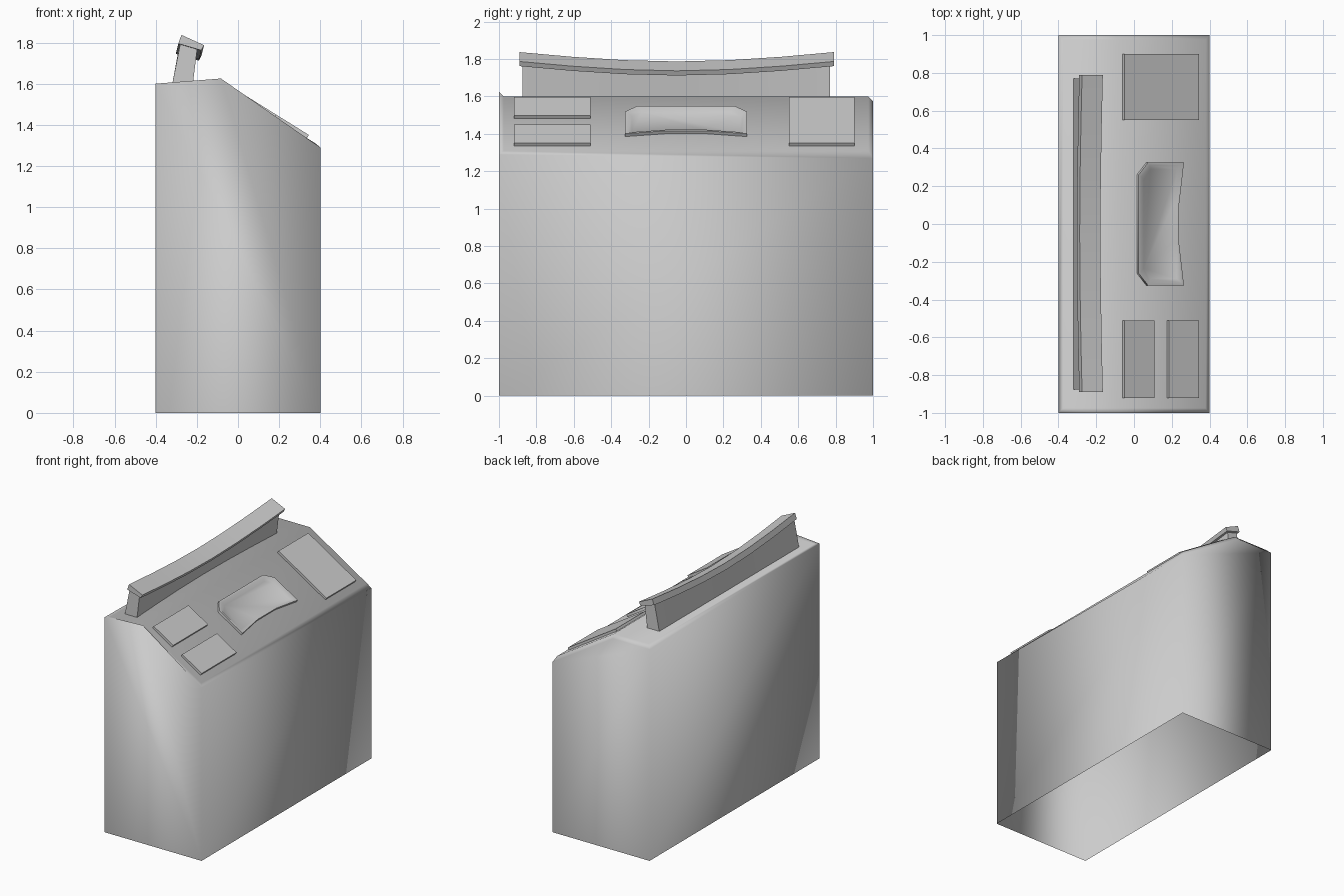
import bpy, bmesh, math
from mathutils import Vector

if "Cube" in bpy.data.objects:
    bpy.data.objects.remove(bpy.data.objects["Cube"])

SLOPE_A = Vector((-0.09, 0, 1.6))
SLOPE_B = Vector((0.4, 0, 1.295))
DOWN = (SLOPE_B - SLOPE_A).normalized()
NORMAL = Vector((-DOWN.z, 0, DOWN.x))


def finish(name, bm, angle=40, all_smooth=False):
    bmesh.ops.recalc_face_normals(bm, faces=bm.faces)
    me = bpy.data.meshes.new(name)
    bm.to_mesh(me)
    bm.free()
    ob = bpy.data.objects.new(name, me)
    bpy.context.collection.objects.link(ob)
    bpy.ops.object.select_all(action='DESELECT')
    ob.select_set(True)
    bpy.context.view_layer.objects.active = ob
    if all_smooth:
        bpy.ops.object.shade_smooth()
    else:
        bpy.ops.object.shade_smooth_by_angle(angle=math.radians(angle))
    return ob


def loft(bm, sections, cap_start=True, cap_end=True):
    """Bridge equal-length closed loops of points."""
    rings = [[bm.verts.new(p) for p in s] for s in sections]
    for a, b in zip(rings, rings[1:]):
        n = len(a)
        for i in range(n):
            bm.faces.new((a[i], a[(i + 1) % n], b[(i + 1) % n], b[i]))
    if cap_start:
        bm.faces.new(rings[0])
    if cap_end:
        bm.faces.new(rings[-1])
    return rings


def on_slope(x, y, h=0.0):
    """Point on the sloped face at plan position x, y, raised by h."""
    t = (x - SLOPE_A.x) / DOWN.x
    return SLOPE_A + DOWN * t + Vector((0, y, 0)) + NORMAL * h


# Cabinet body: extruded profile, open underneath, chamfered top rim
bm = bmesh.new()
profile = [(-0.4, 0), (0.4, 0), (0.4, 1.295), (-0.09, 1.6), (-0.4, 1.6)]
loft(bm, [[(x, y, z) for x, z in profile] for y in (-1, 1)])
bm.normal_update()
bottom = [f for f in bm.faces if f.calc_center_median().z < 0.01]
bmesh.ops.delete(bm, geom=bottom, context='FACES_ONLY')
top = {f for f in bm.faces if abs(f.normal.z) > 0.5}
rim = [e for e in bm.edges if sum(f in top for f in e.link_faces) == 1]
bmesh.ops.bevel(bm, geom=rim, offset=0.025, segments=1, affect='EDGES')
finish("cabinet_body", bm, all_smooth=True)

# Flat panels on the slope: x range, y range
panels = {
    "large_panel": (-0.06, 0.335, 0.55, 0.90),
    "upper_small_panel": (-0.06, 0.10, -0.92, -0.51),
    "lower_small_panel": (0.175, 0.335, -0.92, -0.51),
}
for name, (x0, x1, y0, y1) in panels.items():
    bm = bmesh.new()
    corners = [(x0, y0), (x1, y0), (x1, y1), (x0, y1)]
    loft(bm, [[on_slope(x, y, h) for x, y in corners] for h in (-0.005, 0.018)])
    finish(name, bm)

# Shallow tray with raised rim and a bowed front edge
half_outer = [(0.015, 0.26), (0.065, 0.325), (0.255, 0.325), (0.23, 0.11)]
half_inner = [(0.05, 0.235), (0.085, 0.29), (0.225, 0.29), (0.205, 0.10)]


def tray_loop(half, h):
    pts = half + [(x, -y) for x, y in reversed(half)]
    return [on_slope(x, y, h) for x, y in pts]


half_lip = [tuple(o + (i - o) * 0.4 for o, i in zip(a, b))
            for a, b in zip(half_outer, half_inner)]
bm = bmesh.new()
loft(bm, [tray_loop(half_outer, -0.005), tray_loop(half_outer, 0.018),
          tray_loop(half_lip, 0.018), tray_loop(half_inner, 0.003)])
finish("tray", bm, angle=50)

# Sagging top rail and its leaning support, lofted along y
SAG = [0, 0.025, 0.043, 0.05, 0.043, 0.025, 0]


def stations(y0, y1):
    n = len(SAG) - 1
    return [(y0 + (y1 - y0) * i / n, s) for i, s in enumerate(SAG)]


rail = [(-0.275, 1.837), (-0.165, 1.787), (-0.178, 1.762), (-0.29, 1.795)]
bm = bmesh.new()
loft(bm, [[(x - 0.25 * s, y, z - s) for x, z in rail] for y, s in stations(-0.89, 0.79)])
finish("top_rail", bm)

bm = bmesh.new()
loft(bm, [[(-0.32, y, 1.595), (-0.22 - 0.6 * s, y, 1.595),
           (-0.198 - 0.6 * s, y, 1.772 - s), (-0.28 - 0.25 * s, y, 1.795 - s)]
          for y, s in stations(-0.875, 0.77)])
finish("rail_support", bm)
